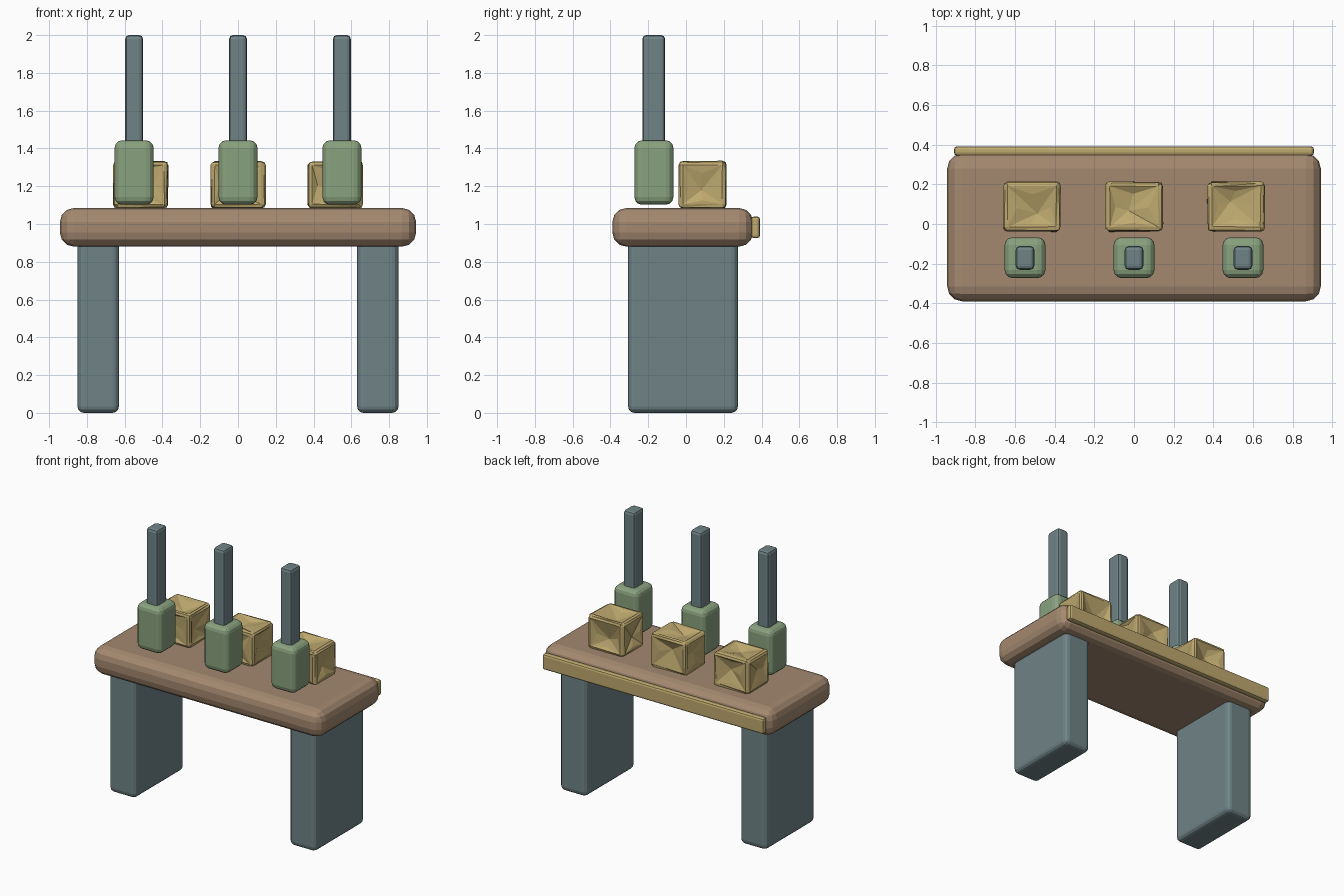
import bpy, bmesh, random
from mathutils import Vector

if "Cube" in bpy.data.objects:
    bpy.data.objects.remove(bpy.data.objects["Cube"])

random.seed(4)


def material(name, rgb):
    m = bpy.data.materials.new(name)
    m.diffuse_color = (*rgb, 1)
    m.use_nodes = True
    m.node_tree.nodes["Principled BSDF"].inputs["Base Color"].default_value = m.diffuse_color
    return m


WOOD = material("wood", (0.37, 0.25, 0.16))
SLATE = material("slate", (0.16, 0.23, 0.24))
GREEN = material("green", (0.25, 0.36, 0.21))
GOLD = material("gold", (0.52, 0.40, 0.16))


def finish(bm, name, mat, center):
    bmesh.ops.recalc_face_normals(bm, faces=bm.faces)
    me = bpy.data.meshes.new(name)
    bm.to_mesh(me)
    bm.free()
    me.materials.append(mat)
    ob = bpy.data.objects.new(name, me)
    ob.location = center
    bpy.context.collection.objects.link(ob)
    return ob


def rounded_bm(size, bevel, segments):
    bm = bmesh.new()
    bmesh.ops.create_cube(bm, size=1)
    bmesh.ops.scale(bm, vec=size, verts=bm.verts)
    bmesh.ops.bevel(bm, geom=bm.edges[:], offset=bevel, segments=segments,
                    profile=0.5, affect='EDGES')
    return bm


def box(name, lo, hi, bevel, segments, mat):
    lo, hi = Vector(lo), Vector(hi)
    return finish(rounded_bm(hi - lo, bevel, segments), name, mat, (lo + hi) / 2)


def crumpled_block(name, center, size):
    # rounded block whose large faces are split into irregular dented facets
    bm = rounded_bm(size, 0.022, 2)
    big = sorted(bm.faces, key=lambda f: -f.calc_area())[:6]
    for f in big:
        n = f.normal.copy()
        corners = [v.co.copy() for v in f.verts]
        u, w = random.uniform(0.3, 0.7), random.uniform(0.3, 0.7)
        target = (corners[0].lerp(corners[1], u)).lerp(corners[3].lerp(corners[2], u), w)
        poked = bmesh.ops.poke(bm, faces=[f])
        poked["verts"][0].co = target - n * random.uniform(0.015, 0.04)
        # secondary creases
        for t in poked["faces"]:
            sub = bmesh.ops.poke(bm, faces=[t])
            sub["verts"][0].co += n * random.uniform(-0.014, 0.008)
    for v in bm.verts:
        v.co += -v.co.normalized() * random.uniform(0, 0.008)
    bmesh.ops.triangulate(bm, faces=bm.faces[:])
    return finish(bm, name, GOLD, center)


# table: top, two slab legs, trim strip along the back
box("table_top", (-0.943, -0.39, 0.88), (0.943, 0.355, 1.085), 0.075, 3, WOOD)
for side, x in (("left", -0.74), ("right", 0.74)):
    box(side + "_leg", (x - 0.11, -0.307, 0.005), (x + 0.11, 0.275, 0.92), 0.035, 3, SLATE)
box("back_trim", (-0.908, 0.345, 0.925), (0.908, 0.392, 1.04), 0.015, 2, GOLD)

# floor contact sits at z = 0
for side in ("left", "right"):
    bpy.data.objects[side + "_leg"].location.z -= 0.005

# three pots with upright posts, and three crumpled blocks behind
for i, label in enumerate(("left", "middle", "right")):
    x = (i - 1) * 0.55
    box(label + "_pot", (x - 0.103, -0.273, 1.102), (x + 0.103, -0.067, 1.443), 0.04, 3, GREEN)
    box(label + "_post", (x - 0.047, -0.231, 1.36), (x + 0.047, -0.111, 2.0), 0.02, 2, SLATE)
    crumpled_block(label + "_block", ((i - 1) * 0.515, 0.088, 1.208), (0.295, 0.255, 0.255))
